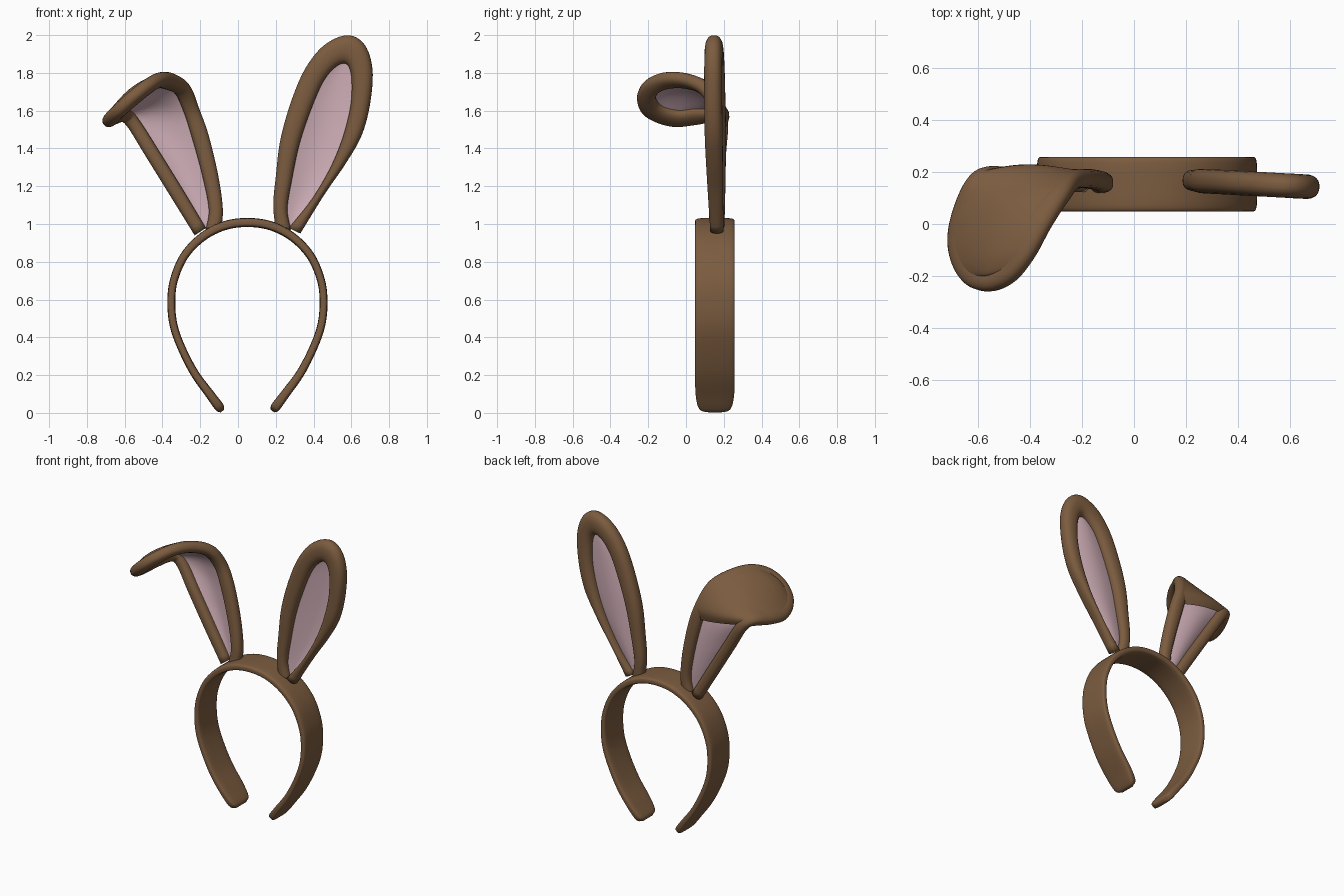
import bpy, bmesh, math
from mathutils import Vector

if "Cube" in bpy.data.objects:
    bpy.data.objects.remove(bpy.data.objects["Cube"])

STEPS = 6


def material(name, rgb):
    m = bpy.data.materials.new(name)
    m.diffuse_color = (*rgb, 1)
    m.use_nodes = True
    m.node_tree.nodes["Principled BSDF"].inputs["Base Color"].default_value = m.diffuse_color
    return m


BROWN = material("brown plush", (0.20, 0.107, 0.05))
PINK = material("pale pink", (0.62, 0.42, 0.47))


def smooth_path(pts, steps=STEPS):
    """Catmull-Rom resampling of rows of numbers."""
    p = [Vector(q) for q in pts]
    p = [2 * p[0] - p[1]] + p + [2 * p[-1] - p[-2]]
    out = []
    for i in range(1, len(p) - 2):
        a, b, c, d = p[i - 1:i + 3]
        for k in range(steps):
            t = k / steps
            out.append(0.5 * (2 * b + (c - a) * t + (2 * a - 5 * b + 4 * c - d) * t * t
                              + (3 * b - a - 3 * c + d) * t ** 3))
    return out + [p[-2]]


def make(name, rows, mat, closed, caps=False):
    """Skin a list of equal-length point rows."""
    bm = bmesh.new()
    vs = [[bm.verts.new(c) for c in r] for r in rows]
    n = len(rows[0])
    for r, q in zip(vs, vs[1:]):
        for k in range(n if closed else n - 1):
            j = (k + 1) % n
            bm.faces.new((r[k], r[j], q[j], q[k]))
    if caps:
        bm.faces.new(vs[0])
        bm.faces.new(vs[-1])
    bmesh.ops.remove_doubles(bm, verts=bm.verts, dist=0.0002)
    bmesh.ops.recalc_face_normals(bm, faces=bm.faces)
    me = bpy.data.meshes.new(name)
    bm.to_mesh(me)
    bm.free()
    ob = bpy.data.objects.new(name, me)
    bpy.context.collection.objects.link(ob)
    me.materials.append(mat)
    for f in me.polygons:
        f.use_smooth = True
    return ob


def ring(c, a, b, power=1.0, n=20):
    """Ellipse (power 1) or rounded rectangle (power < 1) around c."""
    pts = []
    for k in range(n):
        u = 2 * math.pi * (k + 0.5) / n
        x, y = math.cos(u), math.sin(u)
        pts.append(c + a * math.copysign(abs(x) ** power, x) + b * math.copysign(abs(y) ** power, y))
    return pts


def tangent(pts, i):
    return (pts[min(i + 1, len(pts) - 1)] - pts[max(i - 1, 0)]).normalized()


# Headband: (half span, height, half width, half thickness), mirrored about x = 0.05
half = [(0.132, 0.010, 0.045, 0.012), (0.148, 0.03, 0.085, 0.025), (0.20, 0.10, 0.102, 0.024),
        (0.28, 0.21, 0.105, 0.022), (0.347, 0.34, 0.105, 0.021), (0.39, 0.46, 0.105, 0.021),
        (0.403, 0.58, 0.105, 0.021), (0.39, 0.70, 0.105, 0.021), (0.335, 0.83, 0.105, 0.022),
        (0.24, 0.93, 0.105, 0.023), (0.125, 0.99, 0.105, 0.024)]
path = [(-d, z, w, t) for d, z, w, t in half] + [(0, 1.008, 0.105, 0.024)] + half[::-1]
path = smooth_path(path)
mids = [Vector((0.05 + p[0], 0.153, p[1])) for p in path]
Y = Vector((0, 1, 0))
rows = [ring(c, tangent(mids, i).cross(Y) * p[3], Y * p[2], 0.45, 28)
        for i, (c, p) in enumerate(zip(mids, path))]
make("headband", rows, BROWN, True, True)


def ear(name, ctrl, fold=None):
    """ctrl rows: outer edge xyz, inner edge xyz, rim depth; from left base over the tip to right base."""
    s = smooth_path(ctrl)
    n = len(s)
    outer = [Vector(p[0:3]) for p in s]
    inner = [Vector(p[3:6]) for p in s]
    mid = [(o + i) / 2 for o, i in zip(outer, inner)]
    front = [tangent(mid, k).cross(outer[k] - inner[k]).normalized() for k in range(n)]
    depth = [p[6] / 2 for p in s]
    # padded rim
    make(name + "_rim", [ring(mid[k], (outer[k] - inner[k]) / 2, front[k] * depth[k], 0.85)
                         for k in range(n)], BROWN, True, True)
    # pink lining stretched between the two sides, sagging slightly backwards
    cols = 12
    lining = []
    for k in range(n // 2 + 1):
        j = n - 1 - k
        a, b = inner[k].lerp(outer[k], 0.15), inner[j].lerp(outer[j], 0.15)
        nrm = (front[k] + front[j]).normalized()
        sag = 0.08 * (b - a).length
        lining.append([a.lerp(b, c / cols) - nrm * sag * math.sin(math.pi * c / cols)
                       for c in range(cols + 1)])
    make(name + "_lining", lining, PINK, False)
    # brown back of the folded-over flap
    if fold is not None:
        first = int(fold * STEPS)
        back = []
        for k in range(first, n // 2 + 1):
            j = n - 1 - k
            lift = min(1, 0.35 + (k - first) / 4)
            a = mid[k] - front[k] * depth[k] * lift
            b = mid[j] - front[j] * depth[j] * lift
            nrm = (front[k] + front[j]).normalized()
            bulge = 0.07 * (b - a).length
            back.append([a.lerp(b, c / cols) - nrm * bulge * math.sin(math.pi * c / cols)
                         for c in range(cols + 1)])
        make(name + "_flap_back", back, BROWN, False)


# Upright ear: outer x z, inner x z
upright = [(0.20, 0.96, 0.28, 0.97), (0.187, 1.10, 0.262, 1.08), (0.20, 1.25, 0.285, 1.23),
           (0.225, 1.45, 0.325, 1.42), (0.285, 1.66, 0.385, 1.60), (0.36, 1.83, 0.45, 1.75),
           (0.46, 1.95, 0.51, 1.825), (0.58, 2.0, 0.56, 1.85), (0.67, 1.95, 0.59, 1.825),
           (0.712, 1.82, 0.602, 1.75), (0.70, 1.64, 0.595, 1.62), (0.655, 1.47, 0.555, 1.46),
           (0.57, 1.32, 0.49, 1.30), (0.46, 1.16, 0.39, 1.13), (0.33, 0.95, 0.27, 0.98)]


def lean(x):
    return 0.18 - 0.055 * x


ear("upright_ear", [(a, lean(a), b, c, lean(c), d, 0.07 + 0.025 * min(1, (b - 0.95) / 0.5))
                    for a, b, c, d in upright])

# Folded ear: outer xyz, inner xyz
folded = [(-0.23, 0.16, 0.94, -0.17, 0.16, 0.98), (-0.36, 0.165, 1.15, -0.29, 0.165, 1.18),
          (-0.49, 0.175, 1.36, -0.42, 0.175, 1.39), (-0.59, 0.185, 1.52, -0.515, 0.185, 1.54),
          (-0.645, 0.155, 1.555, -0.565, 0.15, 1.60), (-0.69, 0.05, 1.535, -0.60, 0.05, 1.61),
          (-0.71, -0.06, 1.525, -0.62, -0.03, 1.60), (-0.692, -0.16, 1.55, -0.61, -0.10, 1.61),
          (-0.64, -0.235, 1.60, -0.58, -0.145, 1.635), (-0.56, -0.258, 1.68, -0.53, -0.16, 1.67),
          (-0.47, -0.22, 1.75, -0.48, -0.13, 1.71), (-0.39, -0.13, 1.785, -0.45, -0.06, 1.735),
          (-0.32, -0.01, 1.775, -0.41, 0.03, 1.735), (-0.25, 0.10, 1.72, -0.34, 0.11, 1.705),
          (-0.205, 0.165, 1.61, -0.29, 0.165, 1.60), (-0.155, 0.175, 1.47, -0.245, 0.175, 1.46),
          (-0.105, 0.17, 1.26, -0.19, 0.17, 1.26), (-0.08, 0.16, 1.08, -0.155, 0.16, 1.08),
          (-0.09, 0.155, 0.96, -0.17, 0.155, 0.97)]
ear("folded_ear", [(*r, 0.075) for r in folded], fold=3.2)
